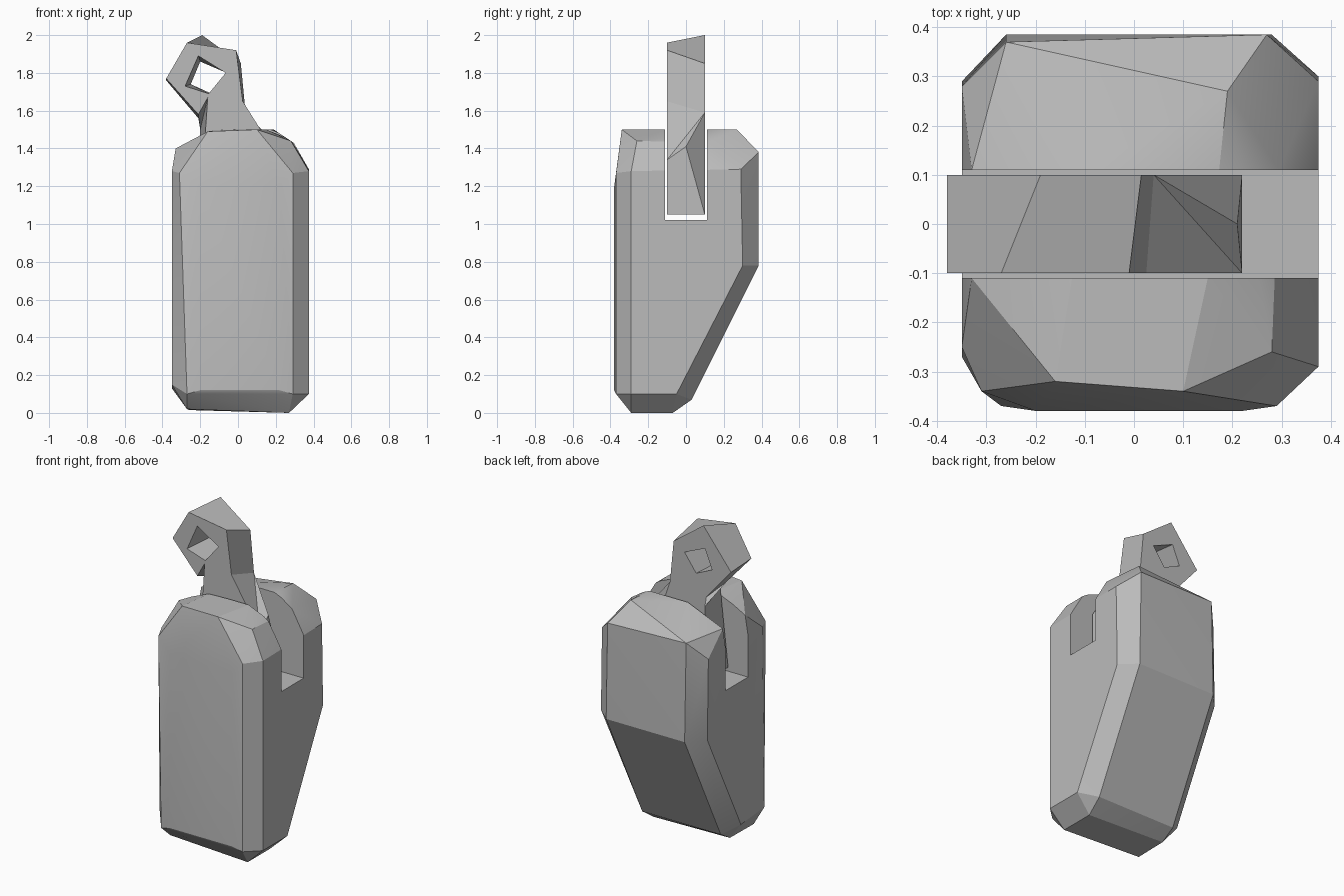
import bpy, bmesh

cube = bpy.data.objects.get("Cube")
if cube:
    bpy.data.objects.remove(cube, do_unlink=True)

# One plain grey for everything
grey = bpy.data.materials.new("warm_grey")
tone = (0.5, 0.5, 0.5, 1)
grey.use_nodes = True
grey.diffuse_color = tone
grey.node_tree.nodes["Principled BSDF"].inputs["Base Color"].default_value = tone


def make_object(name, bm):
    bmesh.ops.recalc_face_normals(bm, faces=bm.faces[:])
    mesh = bpy.data.meshes.new(name)
    bm.to_mesh(mesh)
    bm.free()
    mesh.materials.append(grey)
    obj = bpy.data.objects.new(name, mesh)
    bpy.context.collection.objects.link(obj)
    return obj


def smooth(obj):
    bpy.ops.object.select_all(action="DESELECT")
    obj.select_set(True)
    bpy.context.view_layer.objects.active = obj
    bpy.ops.object.shade_smooth_by_angle(angle=0.35)


# Body: a roughly chiselled convex block
top = [(-.16, -.32, 1.49), (.10, -.34, 1.5), (.15, -.11, 1.5), (-.09, .11, 1.5),
       (.19, .27, 1.5), (.28, -.26, 1.44), (.295, .11, 1.43), (-.33, -.11, 1.4),
       (-.33, .11, 1.4), (-.26, .37, 1.39), (.27, .385, 1.38)]
sides = [(-.31, -.34, 1.27), (-.35, -.25, 1.28), (.29, -.37, 1.27), (.375, -.29, 1.28),
         (.375, .29, 1.29), (-.35, .28, 1.28), (-.2, -.38, 1.2), (.22, -.38, 1.2),
         (-.26, .385, .78), (.28, .385, .78), (.375, .3, .78), (-.35, .29, .78)]
bottom = [(-.27, -.37, .1), (-.35, -.27, .15), (.29, -.37, .1), (.375, -.29, .1),
          (-.2, -.38, .12), (.22, -.38, .12), (.375, -.05, .1), (-.35, -.04, .13),
          (.28, .03, .07), (-.26, .03, .07), (-.27, -.28, .02), (.27, -.29, 0),
          (.27, -.07, 0), (-.26, -.06, .015)]
bm = bmesh.new()
for p in top + sides + bottom:
    bm.verts.new(p)
bmesh.ops.convex_hull(bm, input=bm.verts[:])
loose = [v for v in bm.verts if not v.link_faces]
bmesh.ops.delete(bm, geom=loose, context="VERTS")
body = make_object("body", bm)

# Slot cut straight through the block from side to side
bm = bmesh.new()
bmesh.ops.create_cube(bm, size=1)
bmesh.ops.scale(bm, vec=(2, .22, 1), verts=bm.verts[:])
bmesh.ops.translate(bm, vec=(0, 0, 1.52), verts=bm.verts[:])
cutter = make_object("slot_cutter", bm)
cutter.hide_render = True
cut = body.modifiers.new("slot", "BOOLEAN")
cut.operation = "DIFFERENCE"
cut.solver = "EXACT"
cut.object = cutter
bpy.ops.object.select_all(action="DESELECT")
body.select_set(True)
bpy.context.view_layer.objects.active = body
bpy.ops.object.modifier_apply(modifier="slot")
bpy.data.objects.remove(cutter, do_unlink=True)
smooth(body)

# Ring plate: front and back outlines, clockwise from the ring's outer corner
front = [(-.38, 1.77), (-.27, 1.96), (-.01, 1.92), (.025, 1.65), (.22, 1.34),
         (.22, 1.05), (-.22, 1.05), (-.175, 1.45), (-.16, 1.67), (-.21, 1.58)]
back = [(-.38, 1.76), (-.19, 2.0), (.015, 1.85), (.04, 1.59), (.13, 1.32),
        (.22, 1.05), (-.22, 1.05), (-.2, 1.44), (-.2, 1.5), (-.21, 1.56)]
hole_front = [(-.21, 1.89), (-.065, 1.80), (-.155, 1.69), (-.28, 1.73)]
hole_back = [(-.2, 1.86), (-.06, 1.8), (-.14, 1.69), (-.25, 1.74)]

bm = bmesh.new()


def loop(points, y):
    verts = [bm.verts.new((x, y, z)) for x, z in points]
    edges = [bm.edges.new((v, verts[i - 1])) for i, v in enumerate(verts)]
    return verts, edges


def bridge(a, b, skip=()):
    for i in range(len(a)):
        j = (i + 1) % len(a)
        if i not in skip:
            bm.faces.new((a[i], a[j], b[j], b[i]))


f, fe = loop(front, -.1)
b, be = loop(back, .1)
hf, hfe = loop(hole_front, -.1)
hb, hbe = loop(hole_back, .1)
for edges, ny in ((fe + hfe, -1), (be + hbe, 1)):
    bmesh.ops.triangle_fill(bm, use_beauty=True, edges=edges, normal=(0, ny, 0))
bridge(f, b, skip=(3, 4))
bridge(hf, hb)
# Faceted shoulder where the neck widens into the slot
mid = bm.verts.new((.21, 0, 1.41))
for tri in ((f[3], b[3], f[4]), (b[3], mid, f[4]), (b[3], b[4], mid),
            (b[4], b[5], mid), (mid, b[5], f[4]), (f[4], b[5], f[5])):
    bm.faces.new(tri)
plate = make_object("ring_plate", bm)
smooth(plate)
